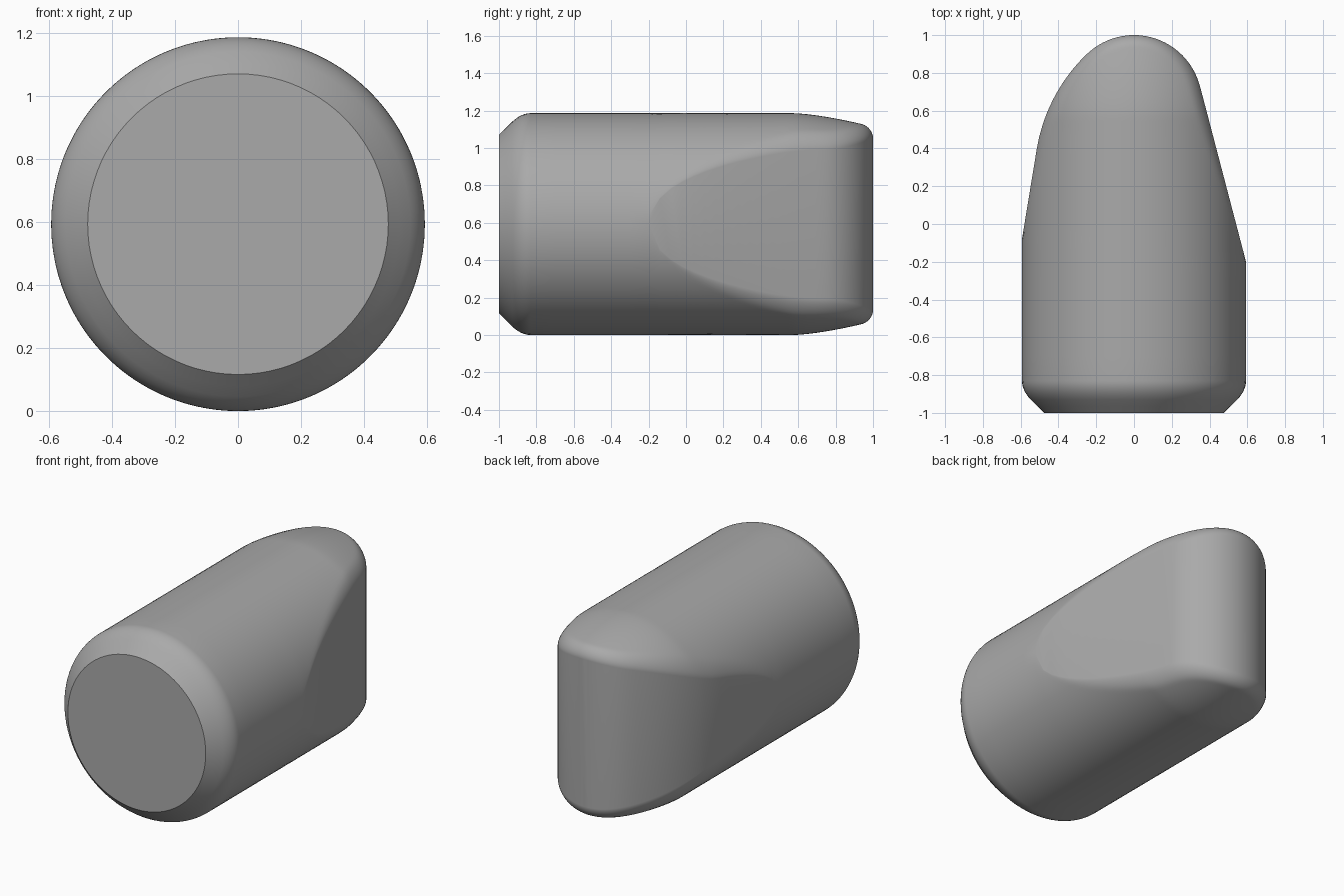
import bpy, bmesh, math

cube = bpy.data.objects.get("Cube")
if cube:
    bpy.data.objects.remove(cube, do_unlink=True)

R = 0.593                       # barrel radius, also the height of its axis
TIP, TIP_R = 0.64, 0.36         # centre and radius of the rounded tip in plan
ARC_X, ARC_Y, ARC_R = 0.382, 0.245, 0.91   # broad arc on the right flank
FILLET = 0.06
COLS = 44


def radius(y):
    """Barrel radius: chamfered front, straight body, gently falling back."""
    if y < -0.93:
        return 0.477 + (y + 1.0)
    if y < -0.83:
        return R - 0.046 * ((-0.83 - y) / 0.1) ** 2
    if y > 0.57:
        return R - 0.056 * ((y - 0.57) / 0.36) ** 1.5
    return R


def tip_half(y):
    return math.sqrt(max(0.0, TIP_R ** 2 - (y - TIP) ** 2))


def left_width(y):
    """Flat flank running into the tip."""
    w = tip_half(y) if y > 0.731 else 0.593 - (y + 0.2) * 0.262
    return min(radius(y), w)


def right_width(y):
    """Flat flank, then the broad arc, then the tip."""
    if y > 0.899:
        w = tip_half(y)
    elif y > 0.403:
        w = math.sqrt(ARC_R ** 2 - (y - ARC_Y) ** 2) - ARC_X
    else:
        w = 0.593 - (y + 0.08) * 0.164
    return min(radius(y), w)


def wall_distance(x, y):
    """Distance in plan from a point to the upright wall."""
    ang = math.degrees(math.atan2(y - TIP, abs(x)))
    tip = TIP_R - math.hypot(x, y - TIP)
    if x >= 0:
        return tip if ang > 14.7 else (left_width(y) - x) * 0.967
    if ang > 46:
        return tip
    if math.degrees(math.atan2(y - ARC_Y, ARC_X - x)) > 10:
        return ARC_R - math.hypot(x - ARC_X, y - ARC_Y)
    return (right_width(y) + x) * 0.987


def half_height(x, y):
    """Round section with its edge to the wall softened towards the tip."""
    h = math.sqrt(max(0.0, radius(y) ** 2 - x * x))
    f = FILLET * min(1.0, max(0.0, (y + 0.1) / 0.7))
    d = max(0.0, wall_distance(x, y))
    if d < f:
        h -= f - math.sqrt(f * f - (f - d) ** 2)
    return max(0.0, h)


# Stations along the body, closer together at the chamfer and the tip
stations = [-1.0, -0.965] + [-0.93 + 0.0125 * i for i in range(9)]
stations += [-0.7, -0.5, -0.3, -0.2, -0.14, -0.08]
stations += [-0.08 + 0.06 * i for i in range(1, 11)]
stations += [0.52 + 0.48 * math.sin(math.pi / 2 * i / 30) for i in range(1, 31)]

# Loft the sections
bm = bmesh.new()
rings = []
for y in stations:
    lo, hi = -right_width(y), left_width(y)
    xs = [(lo + hi) / 2 - (hi - lo) / 2 * math.cos(math.pi * i / COLS)
          for i in range(COLS + 1)]
    top = [bm.verts.new((x, y, R + half_height(x, y))) for x in xs]
    bottom = [bm.verts.new((v.co.x, y, 2 * R - v.co.z)) for v in reversed(top)]
    rings.append(top + bottom)
for a, b in zip(rings, rings[1:]):
    for i in range(len(a)):
        j = (i + 1) % len(a)
        bm.faces.new((a[i], a[j], b[j], b[i]))
bm.faces.new(rings[0])          # flat front cap
bmesh.ops.remove_doubles(bm, verts=bm.verts, dist=0.0002)
bmesh.ops.recalc_face_normals(bm, faces=bm.faces)

mesh = bpy.data.meshes.new("tapered_barrel")
bm.to_mesh(mesh)
bm.free()
body = bpy.data.objects.new("tapered_barrel", mesh)
bpy.context.collection.objects.link(body)

# Single plain grey
grey = bpy.data.materials.new("plain grey")
grey.use_nodes = True
colour = (0.40, 0.40, 0.40, 1.0)
grey.diffuse_color = colour
grey.node_tree.nodes["Principled BSDF"].inputs["Base Color"].default_value = colour
mesh.materials.append(grey)

bpy.ops.object.select_all(action='DESELECT')
body.select_set(True)
bpy.context.view_layer.objects.active = body
bpy.ops.object.shade_smooth_by_angle(angle=math.radians(35))
